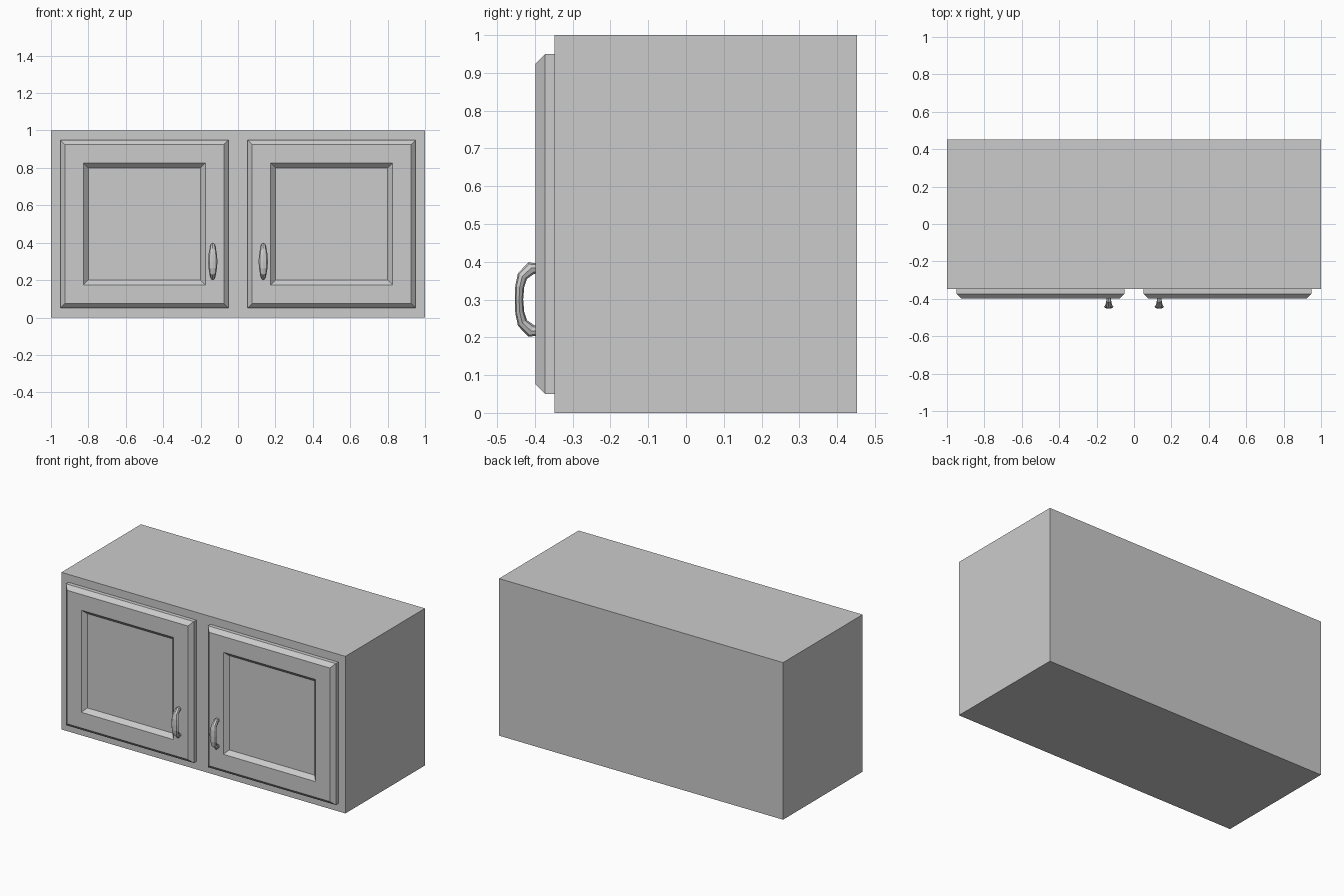
import bpy, bmesh
from math import cos, sin, pi
from mathutils import Vector

if "Cube" in bpy.data.objects:
    bpy.data.objects.remove(bpy.data.objects["Cube"])

FRONT = -0.348  # y of the cabinet face


def make_object(name, bm):
    bmesh.ops.recalc_face_normals(bm, faces=bm.faces)
    mesh = bpy.data.meshes.new(name)
    bm.to_mesh(mesh)
    bm.free()
    obj = bpy.data.objects.new(name, mesh)
    bpy.context.collection.objects.link(obj)


def loft(name, rings):
    """Bridge a list of closed rings and cap both ends."""
    bm = bmesh.new()
    loops = [[bm.verts.new(p) for p in ring] for ring in rings]
    n = len(loops[0])
    for a, b in zip(loops, loops[1:]):
        for i in range(n):
            j = (i + 1) % n
            bm.faces.new((a[i], a[j], b[j], b[i]))
    bm.faces.new(loops[0])
    bm.faces.new(loops[-1])
    make_object(name, bm)


def rectangle(cx, inset, y):
    h = 0.45 - inset
    return [(cx - h, y, 0.5 - h), (cx + h, y, 0.5 - h),
            (cx + h, y, 0.5 + h), (cx - h, y, 0.5 + h)]


# Cabinet body
bm = bmesh.new()
bmesh.ops.create_cube(bm, size=1)
bmesh.ops.scale(bm, vec=(2, 0.8, 1), verts=bm.verts)
bmesh.ops.translate(bm, vec=(0, FRONT + 0.4, 0.5), verts=bm.verts)
make_object("cabinet_body", bm)

# Door profile: inset from the edge, distance in front of the body
door_profile = [(0, 0), (0, 0.025), (0.025, 0.05), (0.125, 0.05), (0.15, 0.025)]

# Upper half of the handle: y, z offset, half width, half thickness
half_handle = [(-0.392, 0.083, 0.012, 0.013), (-0.410, 0.083, 0.013, 0.017),
               (-0.433, 0.062, 0.018, 0.014), (-0.440, 0.035, 0.023, 0.012)]
stations = half_handle + [(-0.442, 0, 0.025, 0.011)]
stations += [(y, -z, w, t) for y, z, w, t in reversed(half_handle)]


def handle_rings(cx, sides=8):
    rings = []
    last = len(stations) - 1
    for i, (y, z, w, t) in enumerate(stations):
        a, b = stations[max(i - 1, 0)], stations[min(i + 1, last)]
        along = Vector((0, b[0] - a[0], b[1] - a[1])).normalized()
        if i in (0, last):
            along = Vector((0, -1 if i == 0 else 1, 0))
        across = along.cross(Vector((1, 0, 0)))
        center = Vector((cx, y, 0.3 + z))
        rings.append([center + Vector((w * cos(k * 2 * pi / sides), 0, 0))
                      + across * t * sin(k * 2 * pi / sides)
                      for k in range(sides)])
    return rings


# Mirrored doors and handles
for side, s in (("left", -1), ("right", 1)):
    loft(side + "_door", [rectangle(s * 0.5, inset, FRONT - out)
                          for inset, out in door_profile])
    loft(side + "_handle", handle_rings(s * 0.135))
